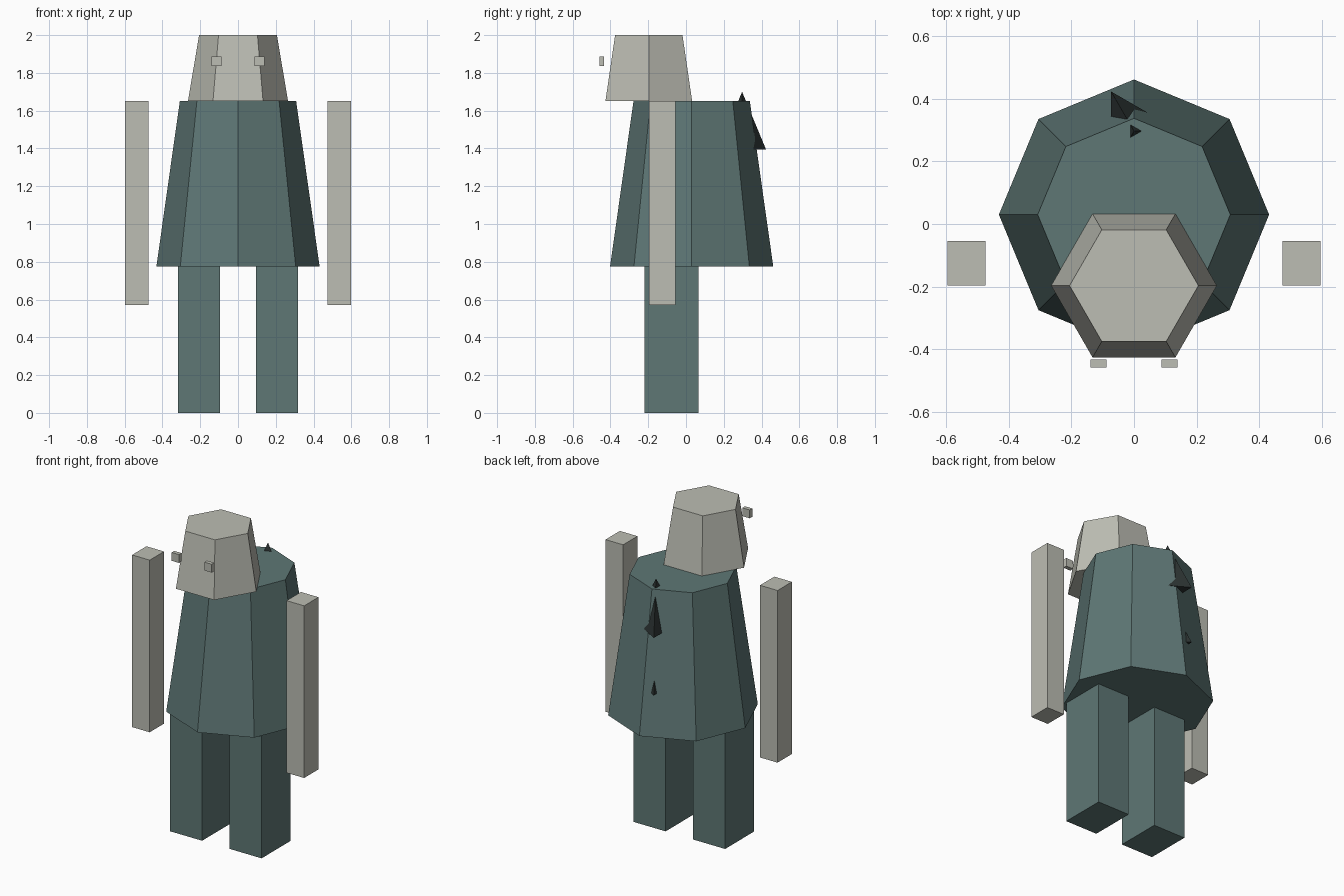
import bpy, bmesh
from math import cos, sin, tau

cube = bpy.data.objects.get("Cube")
if cube:
    bpy.data.objects.remove(cube, do_unlink=True)


def linear(c):
    c /= 255
    return c / 12.92 if c <= 0.04045 else ((c + 0.055) / 1.055) ** 2.4


def material(name, *rgb):
    colour = [linear(c) for c in rgb] + [1]
    mat = bpy.data.materials.new(name)
    mat.use_nodes = True
    mat.diffuse_color = colour
    mat.node_tree.nodes["Principled BSDF"].inputs["Base Color"].default_value = colour
    return mat


def add_object(name, bm, mat):
    bmesh.ops.recalc_face_normals(bm, faces=bm.faces[:])
    mesh = bpy.data.meshes.new(name)
    bm.to_mesh(mesh)
    bm.free()
    mesh.materials.append(mat)
    obj = bpy.data.objects.new(name, mesh)
    bpy.context.collection.objects.link(obj)
    return obj


def box(name, x, y, z, mat):
    bm = bmesh.new()
    bmesh.ops.create_cube(bm, size=1)
    for v in bm.verts:
        v.co = [(lo + hi) / 2 + c * (hi - lo) for c, (lo, hi) in zip(v.co, (x, y, z))]
    return add_object(name, bm, mat)


def box_pair(name, x, y, z, mat):
    box("left_" + name, x, y, z, mat)
    box("right_" + name, (-x[1], -x[0]), y, z, mat)


def taper(name, sides, y, z, radii, mat):
    """Tapered prism with its first corner on +x; a zero top radius makes a point."""
    bm = bmesh.new()
    rings = [[bm.verts.new((r * cos(tau * i / sides), y + r * sin(tau * i / sides), h))
              for i in range(sides)] for h, r in zip(z, radii)]
    low, high = rings
    for i in range(sides):
        j = (i + 1) % sides
        bm.faces.new((low[i], low[j], high[j], high[i]))
    bm.faces.new(low[::-1])
    bm.faces.new(high)
    if radii[1] == 0:
        bmesh.ops.remove_doubles(bm, verts=bm.verts[:], dist=0.0001)
    return add_object(name, bm, mat)


stone = material("pale stone grey", 188, 189, 179)
teal = material("dull teal", 94, 119, 117)
charcoal = material("dark charcoal", 44, 51, 50)

# Body and head
taper("torso", 8, 0.03, (0.775, 1.65), (0.432, 0.308), teal)
taper("head", 6, -0.197, (1.65, 2.0), (0.265, 0.206), stone)

# Limbs and eyes
box_pair("leg", (0.095, 0.318), (-0.22, 0.066), (0, 0.775), teal)
box_pair("arm", (0.475, 0.597), (-0.197, -0.055), (0.57, 1.65), stone)
box_pair("eye", (0.088, 0.139), (-0.459, -0.433), (1.836, 1.888), stone)

# Three-sided spikes mostly buried in the back
for name, base in (("upper_back_spike", 1.395), ("lower_back_spike", 1.035)):
    taper(name, 3, 0.297, (base, base + 0.305), (0.146, 0), charcoal)
